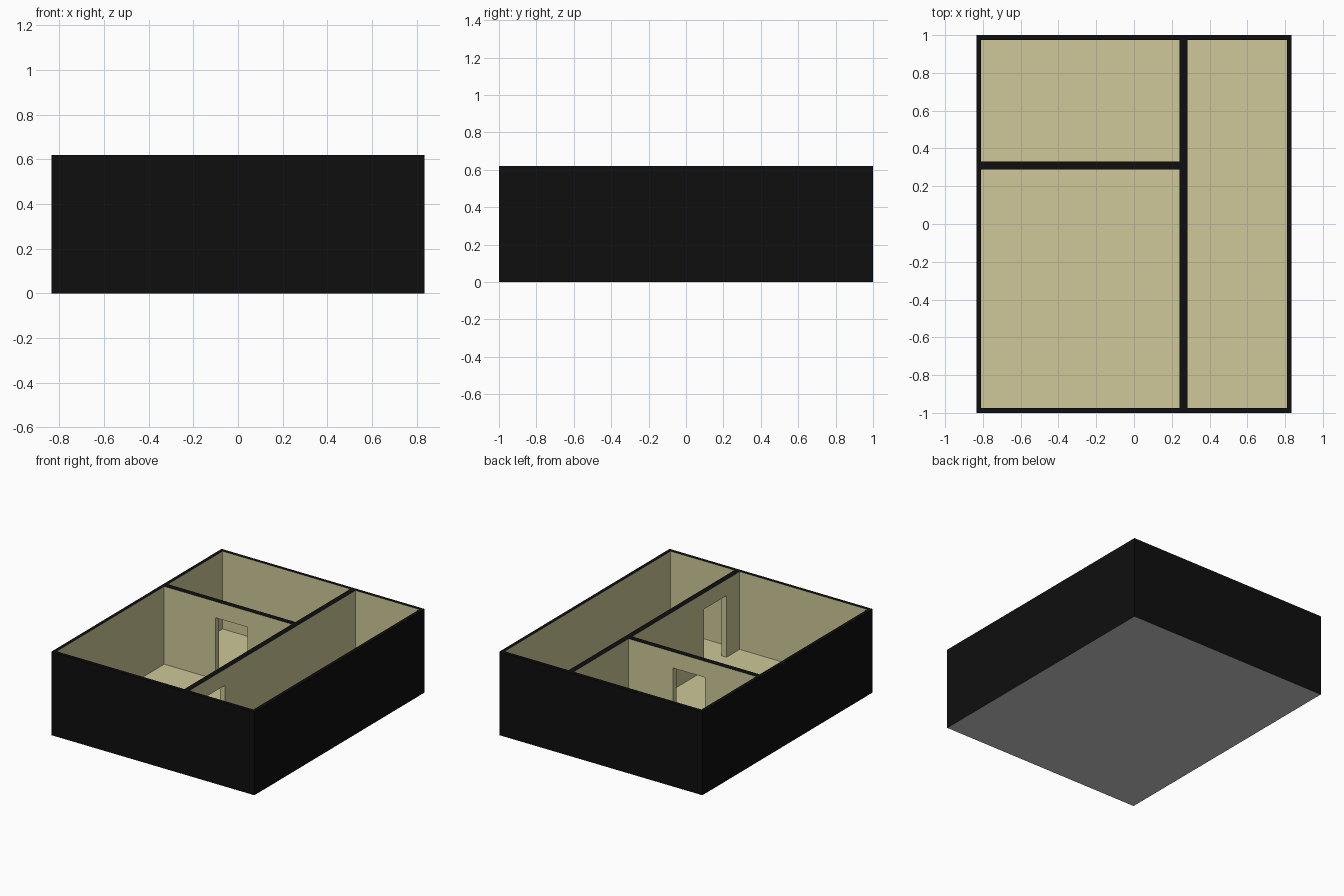
import bpy

if "Cube" in bpy.data.objects:
    bpy.data.objects.remove(bpy.data.objects["Cube"])

W, L, H = 0.835, 1.0, 0.62       # half width, half length, wall height
T, FLOOR, DOOR = 0.026, 0.042, 0.5  # outer wall thickness, floor level, door head


def material(name, rgb):
    m = bpy.data.materials.new(name)
    m.diffuse_color = (*rgb, 1)
    m.use_nodes = True
    m.node_tree.nodes["Principled BSDF"].inputs["Base Color"].default_value = m.diffuse_color
    return m


black = material("black_wall", (0.0045, 0.0045, 0.0048))
beige = material("beige_plaster", (0.62, 0.58, 0.32))
grey = material("grey_underside", (0.58, 0.58, 0.58))


def box(name, x0, x1, y0, y1, z0, z1):
    bpy.ops.mesh.primitive_cube_add(size=1)
    o = bpy.context.object
    o.name = name
    for v in o.data.vertices:
        v.co = (x1 if v.co.x > 0 else x0,
                y1 if v.co.y > 0 else y0,
                z1 if v.co.z > 0 else z0)
    return o


house = box("house_shell", -W, W, -L, L, 0, H)

# Rooms hollowed out of the block, leaving floor, outer walls and partitions
PX0, PX1 = 0.241, 0.283          # long partition
PY0, PY1 = 0.289, 0.331          # short partition
cutters = [
    box("front_room_cutter", -W + T, PX0, -L + T, PY0, FLOOR, H + 0.2),
    box("back_room_cutter", -W + T, PX0, PY1, L - T, FLOOR, H + 0.2),
    box("side_room_cutter", PX1, W - T, -L + T, L - T, FLOOR, H + 0.2),
    # Doorways through the partitions
    box("short_partition_doorway", -0.387, -0.123, PY0 - 0.05, PY1 + 0.05, FLOOR, DOOR),
    box("long_partition_doorway", PX0 - 0.05, PX1 + 0.05, -0.82, -0.558, FLOOR, DOOR),
]
for c in cutters:
    mod = house.modifiers.new(c.name, 'BOOLEAN')
    mod.operation = 'DIFFERENCE'
    mod.solver = 'EXACT'
    mod.object = c
    c.hide_render = True

# Apply the cuts
deps = bpy.context.evaluated_depsgraph_get()
mesh = bpy.data.meshes.new_from_object(house.evaluated_get(deps))
house.modifiers.clear()
house.data = mesh
for c in cutters:
    bpy.data.objects.remove(c, do_unlink=True)

# Colours: black outside and wall tops, grey underside, beige inside
mesh.materials.clear()
for m in (black, beige, grey):
    mesh.materials.append(m)
for p in mesh.polygons:
    c, n = p.center, p.normal
    outside = abs(c.x) > W - 0.001 and abs(n.x) > 0.9 or abs(c.y) > L - 0.001 and abs(n.y) > 0.9
    if n.z < -0.9 and c.z < 0.001:
        p.material_index = 2
    elif outside or c.z > H - 0.001:
        p.material_index = 0
    else:
        p.material_index = 1
    p.use_smooth = False
